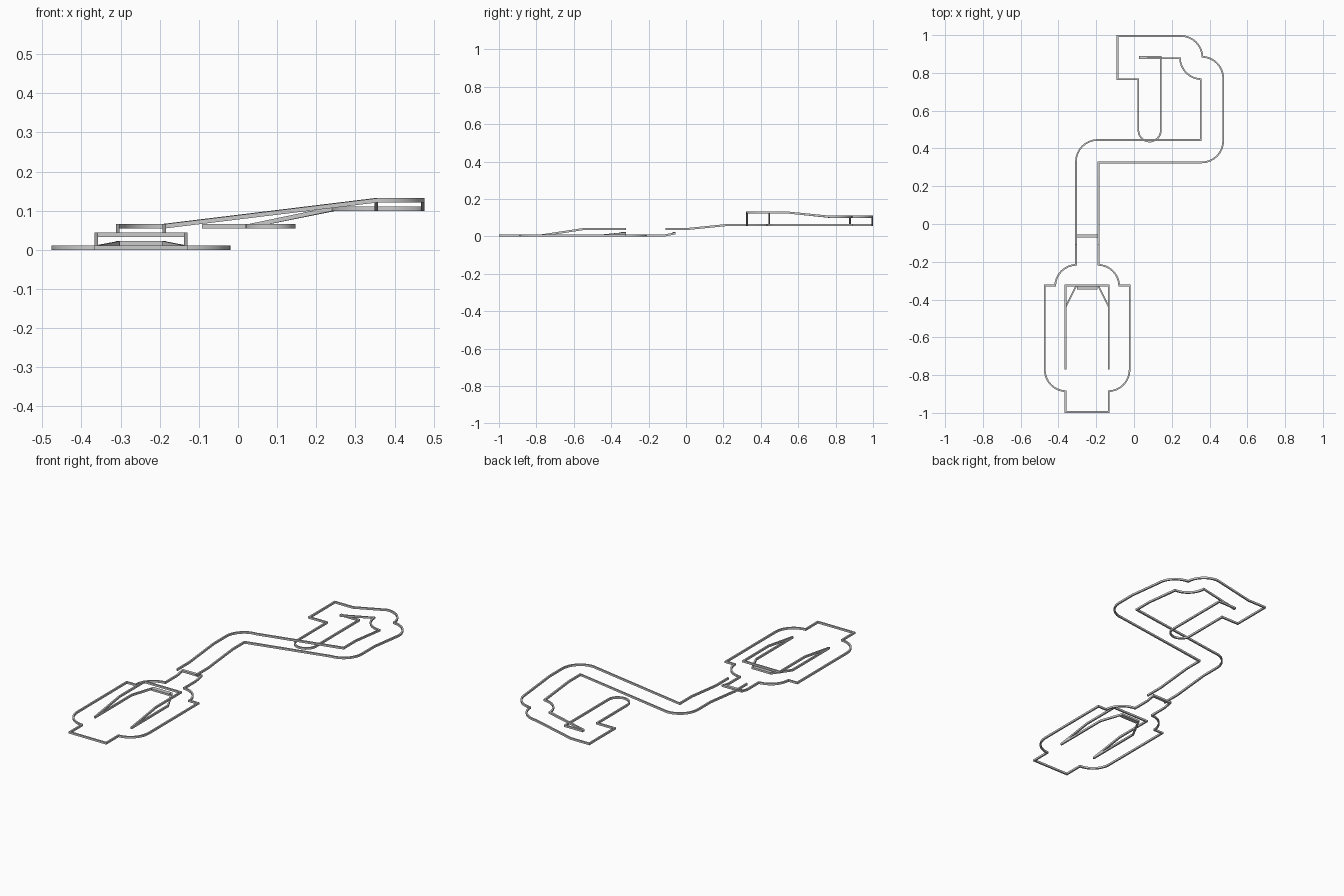
import bpy, bmesh
from math import cos, sin, radians
from mathutils import Vector

if "Cube" in bpy.data.objects:
    bpy.data.objects.remove(bpy.data.objects["Cube"])

# Everything is laid out in track tiles; walls stand just outside the track edge
U = 2 / 18.16
T, H, LIP = .08, .1, .15        # wall thickness, wall height, lip depth
FLOOR, STEP, LOW, MID, EXIT, TOP = 0, .1, .3, .5, .9, 1.1
ORIGIN = Vector((-4.25, -9, 0))


def arc(cx, cy, r, a0, a1, z, n=8):
    """Flat arc of path points, angles in degrees."""
    out = []
    for i in range(n + 1):
        a = radians(a0 + (a1 - a0) * i / n)
        out.append((cx + r * cos(a), cy + r * sin(a), z))
    return out


def mirrored(half):
    """Complete a path on the left of the lower room (centre x = 2) on the right."""
    return half + [(4 - x, y, z) for x, y, z in reversed(half)]


def wall(name, path, side, width=T):
    """Sweep an upright section along the path; side 1 = left of travel, -1 = right."""
    pts = []
    for p in map(Vector, path):
        if not pts or (p - pts[-1]).length > 1e-3:
            pts.append(p)
    bm = bmesh.new()
    rings = []
    up = Vector((0, 0, H))
    for i, p in enumerate(pts):
        d0 = (p - pts[i - 1]).xy.normalized() if i else None
        d1 = (pts[i + 1] - p).xy.normalized() if i < len(pts) - 1 else None
        d0, d1 = d0 or d1, d1 or d0
        n0, n1 = Vector((-d0.y, d0.x)), Vector((-d1.y, d1.x))
        m = (n0 + n1).normalized()
        q = p + (m * (side * width / m.dot(n0))).to_3d()
        rings.append([bm.verts.new((v + ORIGIN) * U) for v in (p, q, q + up, p + up)])
    for r, s in zip(rings, rings[1:]):
        for k in range(4):
            bm.faces.new((r[k], r[(k + 1) % 4], s[(k + 1) % 4], s[k]))
    bm.faces.new(rings[0])
    bm.faces.new(rings[-1][::-1])
    bmesh.ops.recalc_face_normals(bm, faces=bm.faces)
    me = bpy.data.meshes.new(name)
    bm.to_mesh(me)
    bm.free()
    ob = bpy.data.objects.new(name, me)
    bpy.context.collection.objects.link(ob)
    bpy.context.view_layer.objects.active = ob
    bpy.ops.object.select_all(action='DESELECT')
    ob.select_set(True)
    bpy.ops.object.shade_smooth_by_angle(angle=radians(30))


# Lower room: outer wall from one side of the jump round to the other
half = [(1.5, 8.5, STEP), (1.5, 8, FLOOR)]
half += arc(1.5, 6, 1, 90, 180, FLOOR)
half += [(0, 6, FLOOR)]
half += arc(1, 2, 1, 180, 270, FLOOR)
half += [(1, 0, FLOOR)]
wall("lower_room_outer_wall", mirrored(half), -1)

# Lower room: raised ramp edge and the low kicker inside it
wall("lower_ramp_edge", mirrored([(1, 2, FLOOR), (1, 4, LOW), (1, 6, LOW)]), 1)
wall("lower_kicker_edge", mirrored([(1, 2, FLOOR), (1, 5, FLOOR), (1.5, 6, STEP)]), 1)

# Broad lip across the jump
wall("jump_lip", [(1.5, 8.5, STEP), (2.5, 8.5, STEP)], -1, LIP)
wall("kicker_lip", [(1.5, 6, STEP), (2.5, 6, STEP)], -1, LIP)

# Upper lane: inner wall from landing, up the bend and down the exit slope
path = [(1.5, 8, LOW), (1.5, 9, LOW), (1.5, 11, MID)]
path += arc(2.5, 12, 1, 180, 90, MID)
path += [(7.5, 13, TOP), (7.5, 14, TOP)]
path += arc(7.5, 17, 1, 270, 180, EXIT)
path += [(4.5, 17, MID)]
wall("upper_lane_inner_wall", path, 1)

# Upper lane: outer wall, round the top room, the bay and back to the slope foot
path = [(2.5, 8, LOW), (2.5, 9, LOW), (2.5, 11, MID), (2.5, 12, MID)]
path += arc(7.5, 13, 1, 270, 360, TOP)
path += [(8.5, 14, TOP)]
path += arc(7.5, 16, 1, 0, 90, EXIT)
path += arc(6.5, 17, 1, 0, 90, EXIT)
path += [(4.5, 18, MID), (3.5, 18, MID), (3.5, 16, MID), (4.5, 16, MID)]
path += arc(5, 13.5, .5, 180, 360, MID, 12)
path += [(5.5, 17, MID), (4.5, 17, MID)]
wall("upper_lane_outer_wall", path, -1)
